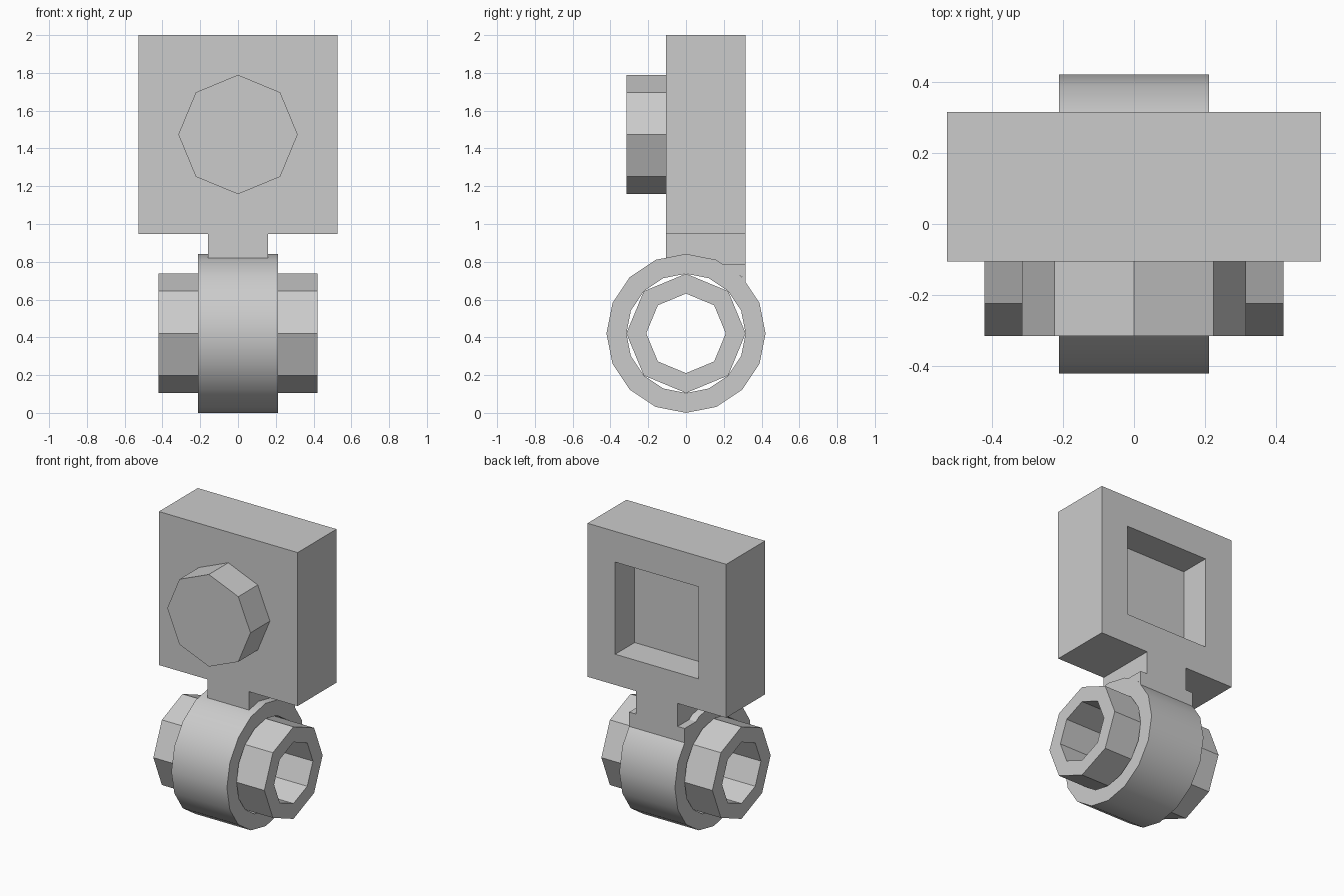
import bpy, bmesh, math
from mathutils import Vector

cube = bpy.data.objects.get("Cube")
if cube:
    bpy.data.objects.remove(cube, do_unlink=True)

U = 2 / 19  # one modelling unit

grey = bpy.data.materials.new("light_grey")
grey.use_nodes = True
colour = (0.6, 0.6, 0.6, 1)
grey.diffuse_color = colour
grey.node_tree.nodes["Principled BSDF"].inputs["Base Color"].default_value = colour


def polygon(sides, radius, height):
    """Regular outline with a corner at the top, centred at the given height."""
    steps = [2 * math.pi * i / sides for i in range(sides)]
    return [(radius * math.sin(a), height + radius * math.cos(a)) for a in steps]


def extrude(name, axis, start, end, outline, hole=None):
    """Extrude an outline along x or y; a hole outline makes it a tube."""
    bm = bmesh.new()

    def loop(points, depth):
        return [bm.verts.new(Vector((depth, p, z) if axis == "x" else (p, depth, z)) * U)
                for p, z in points]

    def join(a, b):
        for i in range(len(a)):
            j = (i + 1) % len(a)
            bm.faces.new((a[i], a[j], b[j], b[i]))

    outer = [loop(outline, d) for d in (start, end)]
    join(*outer)
    if hole:
        inner = [loop(hole, d) for d in (start, end)]
        join(*inner)
        # Split each annular end into one quad per hole edge
        for rim, bore in zip(outer, inner):
            join(rim, bore)
    else:
        for rim in outer:
            bm.faces.new(rim)
    bmesh.ops.recalc_face_normals(bm, faces=bm.faces)
    mesh = bpy.data.meshes.new(name)
    bm.to_mesh(mesh)
    bm.free()
    mesh.materials.append(grey)
    obj = bpy.data.objects.new(name, mesh)
    bpy.context.collection.objects.link(obj)
    return obj


def activate(obj):
    bpy.ops.object.select_all(action="DESELECT")
    obj.select_set(True)
    bpy.context.view_layer.objects.active = obj


# Square plate with its neck, in one T-shaped outline
half = [(5, 19), (5, 9), (1.5, 9), (1.5, 7.2)]
plate = extrude("plate_and_neck", "y", -1, 3,
                half + [(-x, z) for x, z in reversed(half)])

# Square recess in the back of the plate
cutter = extrude("recess_cutter", "y", 1, 4,
                 [(-3, 11), (3, 11), (3, 17), (-3, 17)])
cutter.hide_render = True
cut = plate.modifiers.new("recess", "BOOLEAN")
cut.operation = "DIFFERENCE"
cut.solver = "EXACT"
cut.object = cutter
activate(plate)
bpy.ops.object.modifier_apply(modifier=cut.name)
bpy.data.objects.remove(cutter, do_unlink=True)

# Eight-sided stud on the front
extrude("front_stud", "y", -3, -1, polygon(8, 3, 14))

# Rounded ring below the neck
ring = extrude("ring", "x", -2, 2, polygon(16, 4, 4), polygon(16, 3, 4))
activate(ring)
bpy.ops.object.shade_smooth_by_angle(angle=math.radians(30))

# Shoulder filling the corner between the neck and the ring
extrude("rear_shoulder", "x", -2, 2,
        [(1.82, 7.5), (3, 7.5), (3, 6.57), (2.83, 6.83)])

# Hollow eight-sided pin through the ring
extrude("hollow_pin", "x", -4, 4, polygon(8, 3, 4), polygon(8, 2, 4))
